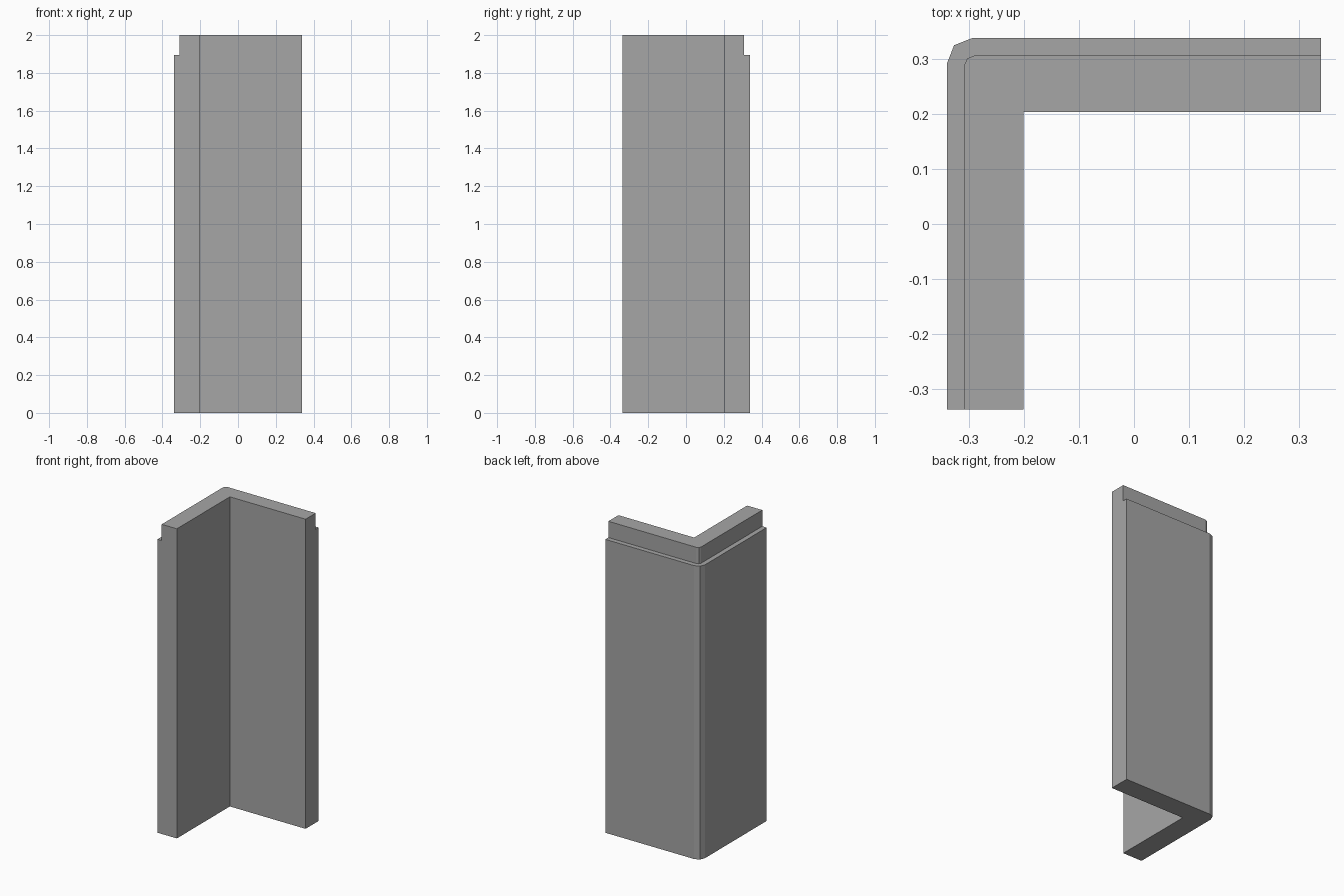
import bpy, bmesh

if "Cube" in bpy.data.objects:
    bpy.data.objects.remove(bpy.data.objects["Cube"])

H, LEDGE = 2.0, 1.895

# Stations along the L-shaped wall: inner point, outer point, recessed lip point
INNER = (-0.201, 0.204)
STATIONS = [
    ((-0.201, -0.337), (-0.340, -0.337), (-0.309, -0.337)),
    (INNER, (-0.340, 0.292), (-0.309, 0.288)),
    (INNER, (-0.327, 0.325), (-0.303, 0.301)),
    (INNER, (-0.294, 0.338), (-0.288, 0.307)),
    ((0.340, 0.204), (0.340, 0.338), (0.340, 0.307)),
]

# Sweep the stepped wall section through the stations
bm = bmesh.new()
rings = []
for inner, outer, lip in STATIONS:
    section = [(inner, 0), (outer, 0), (outer, LEDGE), (lip, LEDGE), (lip, H), (inner, H)]
    rings.append([bm.verts.new((*p, z)) for p, z in section])
for a, b in zip(rings, rings[1:]):
    for i in range(6):
        j = (i + 1) % 6
        bm.faces.new((a[i], a[j], b[j], b[i]))
bm.faces.new(rings[0])
bm.faces.new(rings[-1][::-1])

# Join the shared inner corner edge
bmesh.ops.remove_doubles(bm, verts=bm.verts[:], dist=1e-4)
bmesh.ops.recalc_face_normals(bm, faces=bm.faces[:])

mesh = bpy.data.meshes.new("corner_wall")
bm.to_mesh(mesh)
bm.free()

# Single grey colour
grey = bpy.data.materials.new("mid grey")
grey.diffuse_color = (0.38, 0.38, 0.38, 1)
grey.use_nodes = True
grey.node_tree.nodes["Principled BSDF"].inputs["Base Color"].default_value = grey.diffuse_color
mesh.materials.append(grey)
wall = bpy.data.objects.new("corner_wall", mesh)
bpy.context.collection.objects.link(wall)
